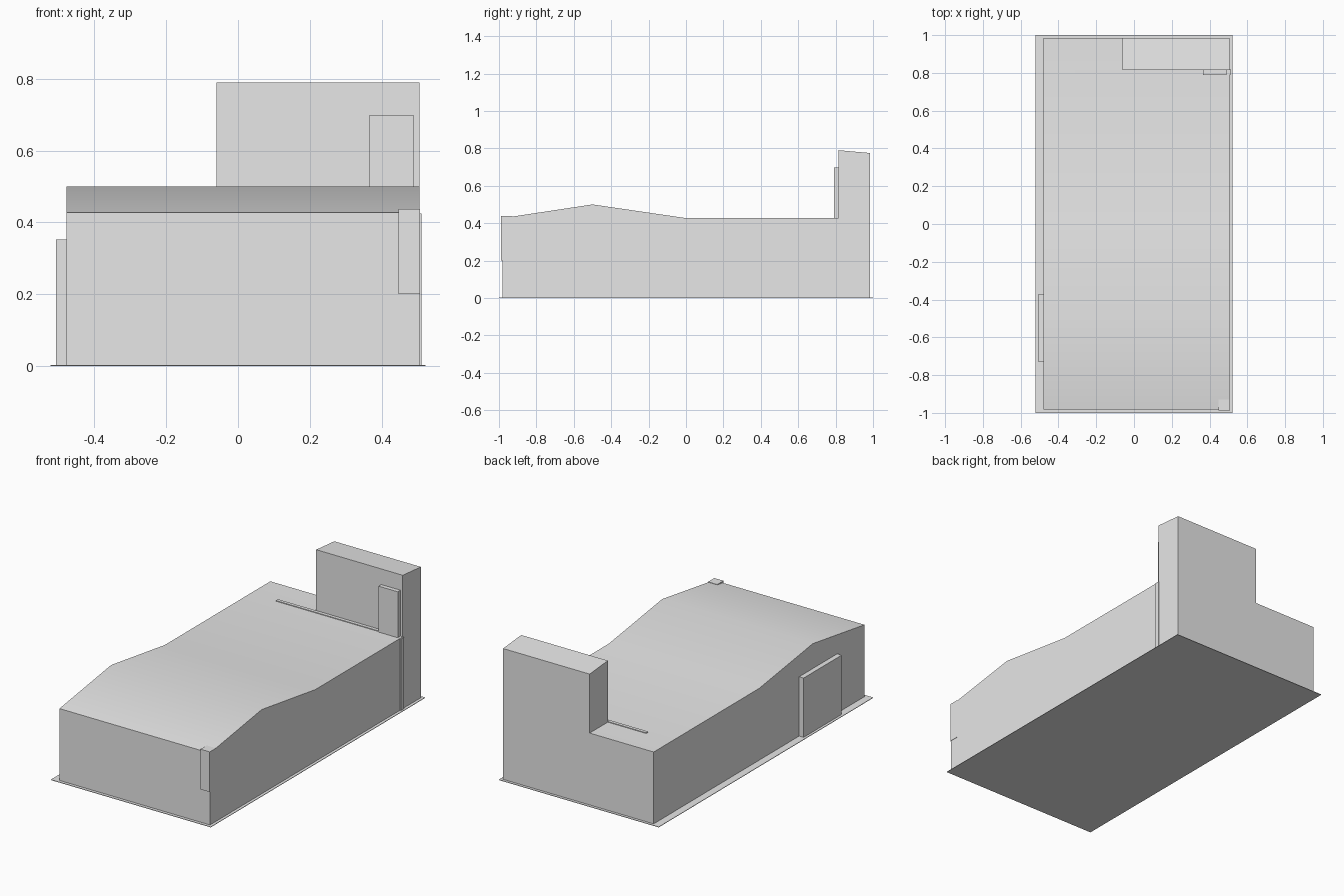
import bpy
import bmesh
import math

default = bpy.data.objects.get("Cube")
if default:
    bpy.data.objects.remove(default, do_unlink=True)

grey = bpy.data.materials.new("plain grey")
grey.use_nodes = True
GREY = (0.8, 0.8, 0.8, 1)
grey.diffuse_color = GREY
grey.node_tree.nodes["Principled BSDF"].inputs["Base Color"].default_value = GREY


def extrude_profile(name, profile, x0, x1):
    """Extrude a side profile of (y, z) points from x0 to x1."""
    bm = bmesh.new()
    face = bm.faces.new([bm.verts.new((x0, y, z)) for y, z in profile])
    result = bmesh.ops.extrude_face_region(bm, geom=[face])
    moved = [v for v in result["geom"] if isinstance(v, bmesh.types.BMVert)]
    bmesh.ops.translate(bm, verts=moved, vec=(x1 - x0, 0, 0))
    bmesh.ops.recalc_face_normals(bm, faces=bm.faces)
    mesh = bpy.data.meshes.new(name)
    bm.to_mesh(mesh)
    bm.free()
    mesh.materials.append(grey)
    obj = bpy.data.objects.new(name, mesh)
    bpy.context.collection.objects.link(obj)
    return obj


def box(name, x, y, z):
    profile = [(y[0], z[0]), (y[1], z[0]), (y[1], z[1]), (y[0], z[1])]
    return extrude_profile(name, profile, x[0], x[1])


LEFT, RIGHT = -0.478, 0.505
FRONT, BACK = -0.982, 0.984
EAVES, RIDGE = 0.427, 0.5
TOWER_FRONT = 0.815

# Thin ground slab
box("ground_slab", (-0.522, 0.522), (-1, 1), (0, 0.003))

# Main hall with a softly shaded hump in the roof
hall = extrude_profile("main_hall", [
    (FRONT, 0.002), (BACK, 0.002), (BACK, EAVES), (0, EAVES),
    (-0.5, RIDGE), (FRONT, EAVES)], LEFT, RIGHT)
bpy.ops.object.select_all(action="DESELECT")
hall.select_set(True)
bpy.context.view_layer.objects.active = hall
bpy.ops.object.shade_smooth_by_angle(angle=math.radians(30))

# Rear tower with a roof that falls to the back
extrude_profile("rear_tower", [
    (TOWER_FRONT, EAVES), (BACK, EAVES), (BACK, 0.775), (TOWER_FRONT, 0.79)],
    -0.06, RIGHT)

# Roof access box and the low kerb in front of the tower
box("roof_access", (0.365, 0.49), (0.79, TOWER_FRONT), (EAVES, 0.698))
box("roof_kerb", (-0.31, 0.365), (0.795, TOWER_FRONT), (EAVES, 0.431))

# Side annex, corner post and pilaster
box("side_annex", (-0.507, LEFT), (-0.728, -0.373), (0, 0.353))
box("corner_post", (0.447, 0.507), (-0.988, -0.93), (0.2, 0.437))
box("side_pilaster", (RIGHT - 0.01, 0.511), (0.79, 0.82), (0, EAVES - 0.002))
